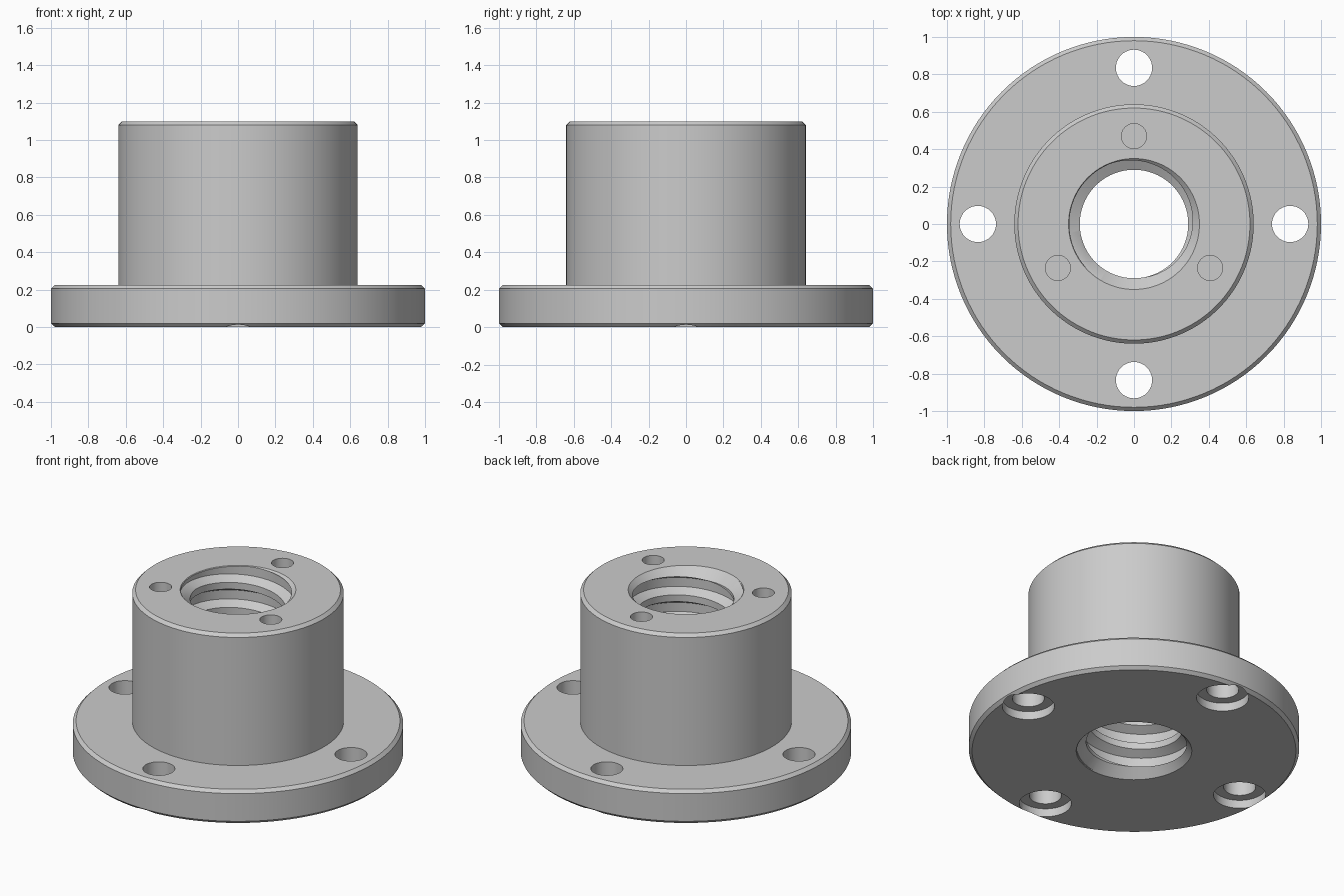
import bpy
import bmesh
from math import cos, sin, pi, radians

if "Cube" in bpy.data.objects:
    bpy.data.objects.remove(bpy.data.objects["Cube"], do_unlink=True)

steel = bpy.data.materials.new("plain_grey_steel")
steel.use_nodes = True
grey = (0.6, 0.6, 0.6, 1)
steel.diffuse_color = grey
steel.node_tree.nodes["Principled BSDF"].inputs["Base Color"].default_value = grey


def finish(name, bm):
    bmesh.ops.recalc_face_normals(bm, faces=bm.faces)
    mesh = bpy.data.meshes.new(name)
    bm.to_mesh(mesh)
    bm.free()
    mesh.materials.append(steel)
    obj = bpy.data.objects.new(name, mesh)
    bpy.context.collection.objects.link(obj)
    return obj


def bridge(bm, a, b):
    for i in range(len(a)):
        j = (i + 1) % len(a)
        bm.faces.new((a[i], a[j], b[j], b[i]))


def ring_solid(name, profile, segments):
    """Revolve a closed (radius, height) profile that stays off the axis."""
    bm = bmesh.new()
    loops = []
    for k in range(segments):
        t = 2 * pi * k / segments
        loops.append([bm.verts.new((r * cos(t), r * sin(t), z)) for r, z in profile])
    for k in range(segments):
        bridge(bm, loops[k], loops[(k + 1) % segments])
    return finish(name, bm)


def drill(name, profile, x, y, segments=40):
    """Stacked circles, capped at both ends, as a stepped drill."""
    bm = bmesh.new()
    loops = []
    for r, z in profile:
        loops.append([bm.verts.new((x + r * cos(2 * pi * k / segments),
                                    y + r * sin(2 * pi * k / segments), z))
                      for k in range(segments)])
    for a, b in zip(loops, loops[1:]):
        bridge(bm, a, b)
    bm.faces.new(loops[0])
    bm.faces.new(loops[-1])
    return finish(name, bm)


def thread_cutter(name, section, pitch, start_z, start_angle, turns, steps=72):
    """Sweep a (radius, height) section along a right-handed helix."""
    bm = bmesh.new()
    loops = []
    for k in range(int(turns * steps) + 1):
        t = start_angle + 2 * pi * k / steps
        lift = start_z + pitch * k / steps
        loops.append([bm.verts.new((r * cos(t), r * sin(t), lift + z)) for r, z in section])
    for a, b in zip(loops, loops[1:]):
        bridge(bm, a, b)
    bm.faces.new(loops[0])
    bm.faces.new(loops[-1])
    return finish(name, bm)


def cut(target, cutter):
    mod = target.modifiers.new(cutter.name, "BOOLEAN")
    mod.operation = "DIFFERENCE"
    mod.solver = "EXACT"
    mod.object = cutter
    cutter.hide_render = True
    bpy.context.view_layer.objects.active = target
    bpy.ops.object.modifier_apply(modifier=mod.name)
    bpy.data.objects.remove(cutter, do_unlink=True)


# Flange, barrel and chamfered bore in one turned profile
height, flange, bevel = 1.1, 0.225, 0.02
bore, mouth = 0.29, 0.35
lead_in = mouth - bore
nut = ring_solid("flanged_nut", [
    (mouth, 0), (1 - bevel, 0), (1, bevel), (1, flange - bevel), (1 - bevel, flange),
    (0.64, flange), (0.64, height - bevel), (0.64 - bevel, height),
    (mouth, height), (bore, height - lead_in), (bore, lead_in)], 128)

# Internal thread groove
pitch = 0.167
groove = [(0.265, -0.075), (0.346, -0.03), (0.346, 0.03), (0.265, 0.075)]
turns = 9
cut(nut, thread_cutter("thread_groove", groove, pitch,
                       1.065 - 8 * pitch, radians(108), turns))

# Counterbored mounting holes in the flange
for k in range(4):
    a = k * pi / 2
    cut(nut, drill("mounting_hole", [(0.158, -0.1), (0.158, 0.055), (0.097, 0.055),
                                     (0.097, 0.4)], 0.835 * cos(a), 0.835 * sin(a)))

# Blind holes in the top face
for k in range(3):
    a = pi / 2 + k * 2 * pi / 3
    cut(nut, drill("blind_hole", [(0.067, 0.88), (0.067, 1.2)],
                   0.47 * cos(a), 0.47 * sin(a)))

# Smooth round walls, keep the machined edges crisp
bpy.ops.object.select_all(action="DESELECT")
nut.select_set(True)
bpy.context.view_layer.objects.active = nut
bpy.ops.object.shade_smooth_by_angle(angle=radians(25))
